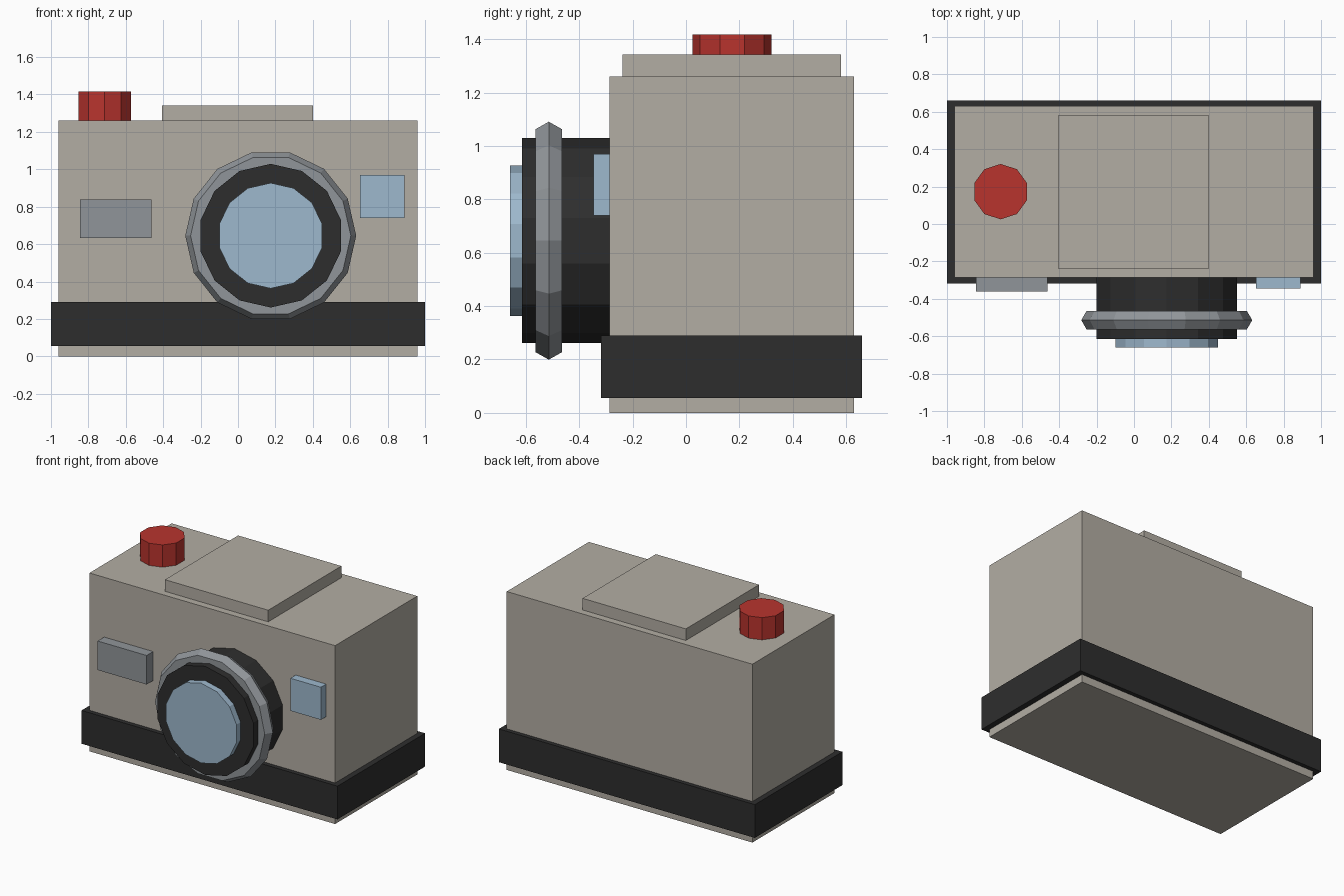
import bpy
from math import radians

cube = bpy.data.objects.get("Cube")
if cube:
    bpy.data.objects.remove(cube, do_unlink=True)


def material(name, rgb):
    mat = bpy.data.materials.new(name)
    mat.use_nodes = True
    mat.diffuse_color = (*rgb, 1)
    mat.node_tree.nodes["Principled BSDF"].inputs["Base Color"].default_value = (*rgb, 1)
    return mat


beige = material("warm beige", (0.45, 0.42, 0.37))
black = material("soft black", (0.027, 0.027, 0.027))
grey = material("metal grey", (0.28, 0.30, 0.32))
blue = material("glass blue", (0.34, 0.48, 0.61))
red = material("button red", (0.48, 0.034, 0.027))


def finish(name, mat):
    obj = bpy.context.object
    obj.name = obj.data.name = name
    obj.data.materials.append(mat)
    return obj


def box(name, mat, x, y, z):
    """Box spanning the given (low, high) pairs."""
    spans = (x, y, z)
    bpy.ops.mesh.primitive_cube_add(size=1, location=[(a + b) / 2 for a, b in spans])
    bpy.context.object.scale = [b - a for a, b in spans]
    bpy.ops.object.transform_apply(location=False, rotation=False, scale=True)
    return finish(name, mat)


LENS_X, LENS_Z, SIDES = 0.175, 0.645, 14
BODY_FRONT, BODY_TOP = -0.287, 1.26


def lens_disc(name, mat, radius, front, back):
    """Faceted cylinder along the lens axis."""
    bpy.ops.mesh.primitive_cylinder_add(
        vertices=SIDES, radius=radius, depth=back - front,
        location=(LENS_X, (front + back) / 2, LENS_Z), rotation=(radians(90), 0, 0))
    return finish(name, mat)


# Body, wrap-around band and raised top plate
box("body", beige, (-0.96, 0.96), (BODY_FRONT, 0.63), (0, BODY_TOP))
box("base_band", black, (-1, 1), (-0.318, 0.66), (0.055, 0.29))
box("top_plate", beige, (-0.405, 0.402), (-0.237, 0.58), (BODY_TOP - 0.02, 1.342))

# Front details
box("viewfinder_window", blue, (0.652, 0.89), (-0.346, BODY_FRONT + 0.02), (0.74, 0.97))
box("front_plate", grey, (-0.845, -0.462), (-0.36, BODY_FRONT + 0.02), (0.633, 0.838))

# Lens barrel, glass and grip ring
lens_disc("lens_barrel", black, 0.384, -0.614, BODY_FRONT + 0.02)
lens_disc("lens_glass", blue, 0.282, -0.66, -0.6)
bpy.ops.mesh.primitive_torus_add(
    major_segments=SIDES, minor_segments=6, major_radius=0.4, minor_radius=0.057,
    location=(LENS_X, -0.514, LENS_Z), rotation=(radians(90), 0, 0))
finish("lens_ring", grey)

# Shutter button
bpy.ops.mesh.primitive_cylinder_add(
    vertices=10, radius=0.148, depth=0.175, location=(-0.713, 0.173, BODY_TOP + 0.0695))
finish("shutter_button", red)
